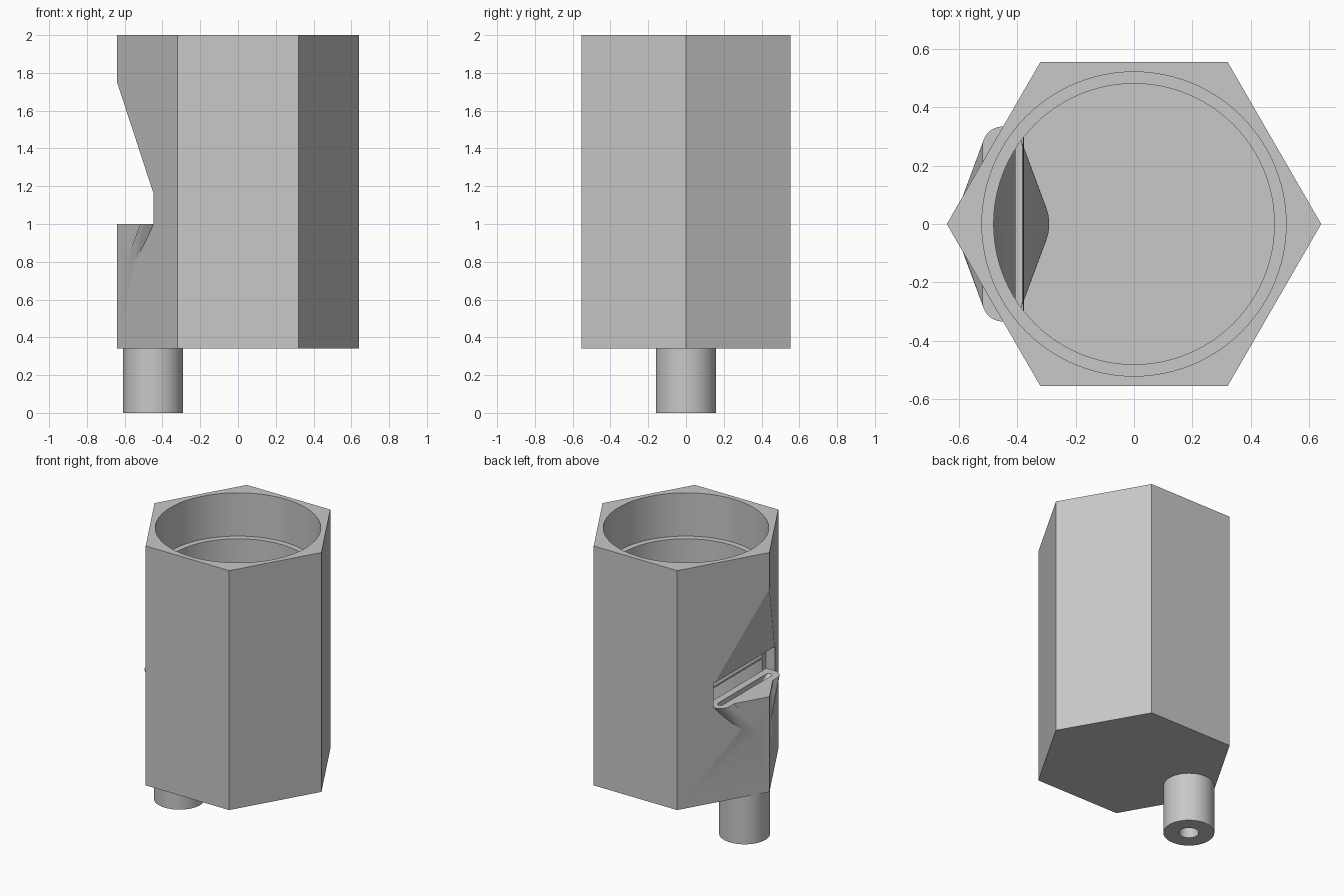
import bpy, bmesh, math
from mathutils import Vector

if "Cube" in bpy.data.objects:
    bpy.data.objects.remove(bpy.data.objects["Cube"], do_unlink=True)

grey = bpy.data.materials.new("plain_grey")
grey.use_nodes = True
colour = (0.58, 0.58, 0.58, 1)
grey.diffuse_color = colour
grey.node_tree.nodes["Principled BSDF"].inputs["Base Color"].default_value = colour


def finish(name, bm):
    bmesh.ops.remove_doubles(bm, verts=bm.verts, dist=1e-5)
    bmesh.ops.recalc_face_normals(bm, faces=bm.faces)
    mesh = bpy.data.meshes.new(name)
    bm.to_mesh(mesh)
    bm.free()
    mesh.materials.append(grey)
    obj = bpy.data.objects.new(name, mesh)
    bpy.context.collection.objects.link(obj)
    return obj


def loft(rings, x=0.0, steps=48):
    """Solid through capsule rings (z, half length in y, radius)."""
    bm = bmesh.new()
    loops = []
    for z, half, r in rings:
        loop = []
        for start, side in ((0, 1), (math.pi, -1)):
            for i in range(steps + 1):
                a = start + math.pi * i / steps
                loop.append(bm.verts.new((x + r * math.cos(a),
                                          side * half + r * math.sin(a), z)))
        loops.append(loop)
    for low, high in zip(loops, loops[1:]):
        for i in range(len(low)):
            j = (i + 1) % len(low)
            bm.faces.new((low[i], low[j], high[j], high[i]))
    bm.faces.new(loops[0][::-1])
    bm.faces.new(loops[-1])
    bmesh.ops.remove_doubles(bm, verts=bm.verts, dist=1e-5)
    return bm


def prism(profile, half):
    """Extrude an xz profile along y."""
    bm = bmesh.new()
    face = bm.faces.new([bm.verts.new((x, -half, z)) for x, z in profile])
    made = bmesh.ops.extrude_face_region(bm, geom=[face])["geom"]
    bmesh.ops.translate(bm, vec=(0, 2 * half, 0),
                        verts=[v for v in made if isinstance(v, bmesh.types.BMVert)])
    return bm


def combine(target, tool, operation):
    mod = target.modifiers.new(operation, 'BOOLEAN')
    mod.operation = operation
    mod.solver = 'EXACT'
    mod.object = tool
    bpy.context.view_layer.objects.active = target
    bpy.ops.object.modifier_apply(modifier=mod.name)
    bpy.data.objects.remove(tool, do_unlink=True)


PIPE_X = -0.45
SLOPE = 0.19 / 0.58

# Hexagonal body
body = finish("whistle_body", loft([(0.34, 0, 0.64), (2, 0, 0.64)], steps=3))

# Stepped bore, open at the top
bore = loft([(0.38, 0, 0.48), (1.7, 0, 0.48), (1.7, 0, 0.52), (2.1, 0, 0.52)])
combine(body, finish("bore_cutter", bore), 'DIFFERENCE')

# Sloping lip that closes the bore behind the window
lip = loft([(1.08, 0, 0.5), (1.6, 0, 0.5)])
bmesh.ops.bisect_plane(lip, geom=lip.verts[:] + lip.edges[:] + lip.faces[:],
                       plane_co=Vector((-0.405, 0, 1.17)),
                       plane_no=Vector((1, 0, SLOPE)), clear_outer=True)
bmesh.ops.holes_fill(lip, edges=lip.edges[:])
combine(body, finish("lip", lip), 'UNION')

# Blow pipe flaring into a flat windway
pipe = loft([(0, 0, 0.16), (0.75, 0, 0.16), (1, 0.265, 0.068), (1.06, 0.265, 0.068)], PIPE_X)
combine(body, finish("blow_pipe", pipe), 'UNION')

# Window with a sloped upper face
window = prism([(-0.38, 1), (-0.38, 1.17), (-0.45, 1.17),
                (-0.8, 1.17 + 0.35 / SLOPE), (-0.8, 1)], 0.335)
combine(body, finish("window_cutter", window), 'DIFFERENCE')

# Air passage through pipe and windway
passage = loft([(-0.1, 0, 0.062), (0.75, 0, 0.062), (1, 0.265, 0.02), (1.08, 0.265, 0.02)], PIPE_X)
combine(body, finish("passage_cutter", passage), 'DIFFERENCE')

# Smooth round surfaces, keep edges sharp
bpy.ops.object.select_all(action='DESELECT')
body.select_set(True)
bpy.context.view_layer.objects.active = body
bpy.ops.object.shade_smooth_by_angle(angle=math.radians(25))
